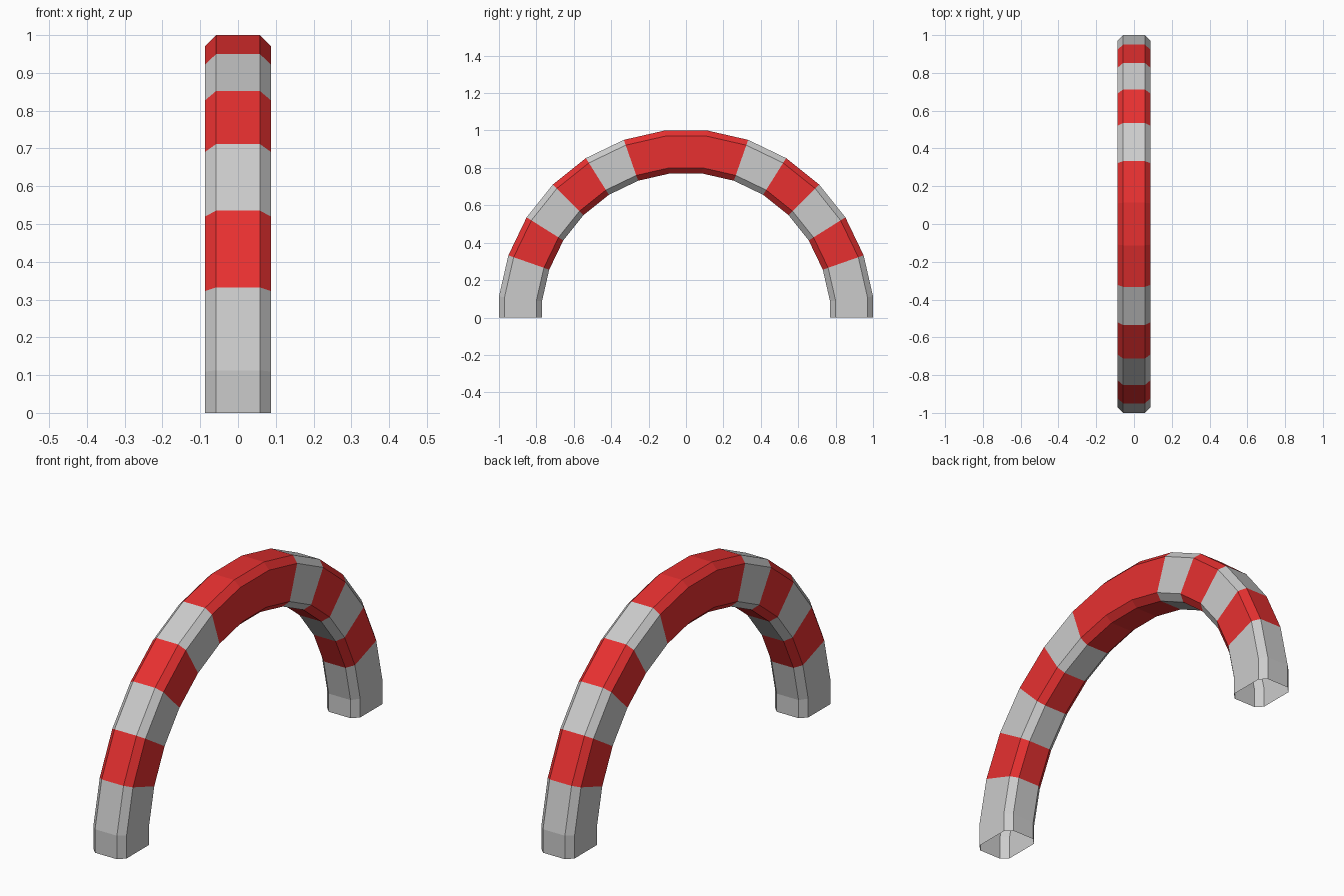
import bpy
import bmesh
from math import cos, sin, pi

if "Cube" in bpy.data.objects:
    bpy.data.objects.remove(bpy.data.objects["Cube"])

STEP = pi / 14          # the arch is half of a 28-sided ring
# chamfered cross-section: (x, distance from the ring centre)
PROFILE = [(-0.058, 1.0), (0.058, 1.0), (0.088, 0.97), (0.088, 0.80),
           (0.058, 0.77), (-0.058, 0.77), (-0.088, 0.80), (-0.088, 0.97)]
STRIPES = "ggrgrgrrrgrgrgg"   # one letter per segment, foot to foot


def material(name, colour):
    mat = bpy.data.materials.new(name)
    mat.diffuse_color = colour
    mat.use_nodes = True
    mat.node_tree.nodes["Principled BSDF"].inputs["Base Color"].default_value = mat.diffuse_color
    return mat


# Ring positions: a flat foot at each end, corners half a step off in between
angles = [0] + [(i + 0.5) * STEP for i in range(14)] + [pi]

bm = bmesh.new()
rings = []
for i, a in enumerate(angles):
    # corners lie outside the flats of the ring, the feet lie on the flats
    k = 1 if i in (0, len(angles) - 1) else 1 / cos(STEP / 2)
    rings.append([bm.verts.new((x, -r * k * cos(a), r * k * sin(a)))
                  for x, r in PROFILE])

# Striped segments, left open under the feet
n = len(PROFILE)
for stripe, lower, upper in zip(STRIPES, rings, rings[1:]):
    for j in range(n):
        q = (j + 1) % n
        face = bm.faces.new((lower[j], lower[q], upper[q], upper[j]))
        face.material_index = 1 if stripe == "r" else 0

bm.normal_update()
mesh = bpy.data.meshes.new("striped_arch")
bm.to_mesh(mesh)
bm.free()
mesh.materials.append(material("grey", (0.8, 0.8, 0.8, 1)))
mesh.materials.append(material("red", (0.8, 0.03, 0.03, 1)))
arch = bpy.data.objects.new("striped_arch", mesh)
bpy.context.collection.objects.link(arch)
